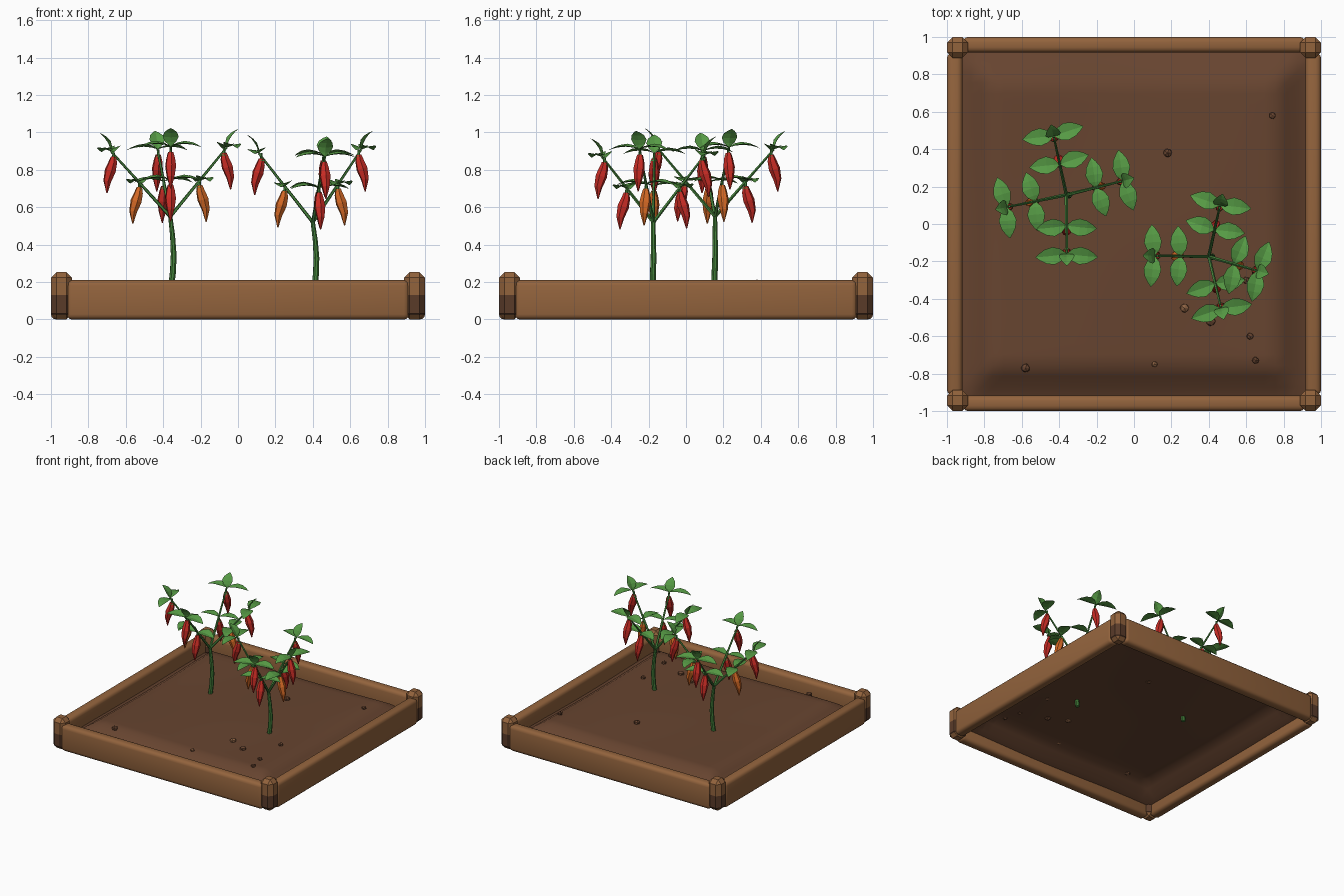
import bpy, bmesh, math, random
from mathutils import Vector

if "Cube" in bpy.data.objects:
    bpy.data.objects.remove(bpy.data.objects["Cube"])

random.seed(4)


def material(name, rgb):
    m = bpy.data.materials.new(name)
    m.diffuse_color = (*rgb, 1)
    m.use_nodes = True
    m.node_tree.nodes["Principled BSDF"].inputs["Base Color"].default_value = m.diffuse_color
    return m


WOOD = material("wood", (0.29, 0.125, 0.046))
DIRTY = material("dirty_wood", (0.10, 0.043, 0.022))
SOIL = material("soil", (0.135, 0.058, 0.029))
STONE = material("light_pebble", (0.26, 0.12, 0.055))
STEM = material("stem_green", (0.06, 0.23, 0.045))
LEAF = material("leaf_green", (0.095, 0.33, 0.06))
RED = material("chili_red", (0.58, 0.025, 0.018))
ORANGE = material("chili_orange", (0.66, 0.14, 0.018))


def finish(bm, name, mats, smooth=None):
    me = bpy.data.meshes.new(name)
    bm.to_mesh(me)
    bm.free()
    ob = bpy.data.objects.new(name, me)
    bpy.context.collection.objects.link(ob)
    for m in mats:
        me.materials.append(m)
    if smooth:
        bpy.ops.object.select_all(action='DESELECT')
        ob.select_set(True)
        bpy.context.view_layer.objects.active = ob
        bpy.ops.object.shade_smooth_by_angle(angle=math.radians(smooth))
    return ob


def rounded_box(center, size, bevel, segments):
    bm = bmesh.new()
    bmesh.ops.create_cube(bm, size=1)
    for v in bm.verts:
        v.co = Vector(c + a * s for c, a, s in zip(center, v.co, size))
    bmesh.ops.bevel(bm, geom=bm.edges[:], offset=bevel, segments=segments,
                    profile=0.5, affect='EDGES')
    return bm


def tube(bm, pts, radii, n=6, mat=0):
    """Skin rings of n sides along a path."""
    pts = [Vector(p) for p in pts]
    rings = []
    for i, (p, r) in enumerate(zip(pts, radii)):
        d = (pts[min(i + 1, len(pts) - 1)] - pts[max(i - 1, 0)]).normalized()
        u = d.cross(Vector((0.31, 0.95, 0.05))).normalized()
        w = d.cross(u)
        rings.append([bm.verts.new(p + r * (u * math.cos(a) + w * math.sin(a)))
                      for a in (2 * math.pi * k / n for k in range(n))])
    faces = [bm.faces.new((a[k], a[(k + 1) % n], b[(k + 1) % n], b[k]))
             for a, b in zip(rings, rings[1:]) for k in range(n)]
    faces += [bm.faces.new(rings[0][::-1]), bm.faces.new(rings[-1])]
    for f in faces:
        f.material_index = mat


def leaf(bm, base, direction, up, length, width):
    """Pointed leaf folded along its midrib, drooping to the tip."""
    d = direction.normalized()
    s = d.cross(up).normalized()
    n = s.cross(d)
    rows = []
    for t, w in ((0, 0.05), (0.2, 0.7), (0.45, 1), (0.7, 0.8), (0.88, 0.4), (1, 0.03)):
        mid = base + d * length * t + n * length * (0.25 * t - 0.4 * t * t)
        edge = n * width * 0.12 * w
        rows.append([bm.verts.new(mid + s * w * width / 2 + edge), bm.verts.new(mid),
                     bm.verts.new(mid - s * w * width / 2 + edge)])
    for a, b in zip(rows, rows[1:]):
        for k in (0, 1):
            bm.faces.new((a[k], b[k], b[k + 1], a[k + 1]))


def chili(bm, stalks, top, out, mat):
    """Bent pepper with a green stalk and cap."""
    down = Vector((0, 0, -1))
    spine = ((0, 0.0, 0.015), (0.03, 0.004, 0.024), (0.075, 0.018, 0.031),
             (0.13, 0.034, 0.022), (0.195, 0.036, 0.003))
    start = top + down * 0.03
    tube(bm, [start + down * z + out * o for z, o, r in spine],
         [r for z, o, r in spine], 6, mat)
    tube(stalks, [top, start, start + down * 0.012], [0.006, 0.008, 0.02], 6)


def plant(name, base, joint, tips):
    stems, leaves, fruit = bmesh.new(), bmesh.new(), bmesh.new()
    base, joint = Vector(base), Vector(joint)
    middle = (base + joint) / 2 + Vector((0.017, 0.004, 0))
    tube(stems, [base, base.lerp(middle, 0.55) + Vector((0.004, 0, 0)), middle,
                 middle.lerp(joint, 0.5) + Vector((0.003, 0, 0)), joint],
         [0.017, 0.017, 0.016, 0.014, 0.012], 8)
    up = Vector((0, 0, 1))
    for tip in tips:
        tip = Vector(tip)
        out = Vector((tip.x - joint.x, tip.y - joint.y, 0)).normalized()
        side = out.cross(up)
        half = joint.lerp(tip, 0.52)
        tube(stems, [joint, half, tip], [0.010, 0.008, 0.006], 5)
        # leaf pairs halfway and at the tip, plus one upright end leaf
        for p, size in ((half, 0.16), (tip, 0.165)):
            for sg in (1, -1):
                leaf(leaves, p, side * sg + out * 0.12 + up * 0.12,
                     up + out * 0.1, size, 0.095)
        leaf(leaves, tip, out * 0.45 + up, up - out, 0.115, 0.085)
        # one pepper under each leaf pair
        chili(fruit, stems, half + up * 0.005, out, int(abs(out.x) > 0.8))
        chili(fruit, stems, tip - out * 0.015, out, 0)
    finish(stems, name + "_stems", [STEM])
    finish(leaves, name + "_leaves", [LEAF])
    finish(fruit, name + "_peppers", [RED, ORANGE])


# Frame boards
for name, sx, sy in (("front_board", 0, -1), ("back_board", 0, 1),
                     ("left_board", -1, 0), ("right_board", 1, 0)):
    size = (1.83, 0.083, 0.21) if sy else (0.083, 1.83, 0.21)
    finish(rounded_box((sx * 0.9585, sy * 0.9585, 0.105), size, 0.028, 3),
           name, [WOOD], 40)

# Chamfered corner posts with soil-stained lower halves on the outer faces
for name, sx, sy in (("front_left_post", -1, -1), ("front_right_post", 1, -1),
                     ("back_left_post", -1, 1), ("back_right_post", 1, 1)):
    bm = rounded_box((sx * 0.944, sy * 0.944, 0.1275), (0.112, 0.112, 0.253), 0.03, 1)
    for h in (0.025, 0.13):
        bmesh.ops.bisect_plane(bm, geom=bm.verts[:] + bm.edges[:] + bm.faces[:],
                               plane_co=(0, 0, h), plane_no=(0.15 * sx, 0.15 * sy, 1)
                               if h < 0 else (0, 0, 1))
    for f in bm.faces:
        f.material_index = int(0.025 < f.calc_center_median().z < 0.13)
    finish(bm, name, [WOOD, DIRTY])


# Soil sheet that sinks toward the boards
def soil_height(x, y):
    t = min(max((max(abs(x), abs(y)) - 0.74) / 0.19, 0), 1)
    wave = 0.006 * math.sin(4 * x + 1) * math.cos(3.5 * y)
    return 0.186 + wave - 0.105 * t * t * (3 - 2 * t)


bm = bmesh.new()
bmesh.ops.create_grid(bm, x_segments=32, y_segments=32, size=0.93)
for v in bm.verts:
    v.co.z = soil_height(v.co.x, v.co.y)
finish(bm, "soil", [SOIL], 60)

# Pebbles
bm = bmesh.new()
for x, y, r, light in ((0.74, 0.58, 0.02, 0), (0.18, 0.38, 0.026, 0), (0.27, -0.45, 0.027, 1),
                       (0.41, -0.52, 0.028, 0), (0.62, -0.6, 0.021, 0), (0.65, -0.73, 0.021, 0),
                       (0.11, -0.75, 0.017, 1), (-0.58, -0.77, 0.026, 0), (0.6, -0.3, 0.022, 0)):
    made = bmesh.ops.create_icosphere(bm, subdivisions=1, radius=r)["verts"]
    for v in made:
        v.co *= random.uniform(0.9, 1.05)
        v.co.z *= 0.8
        v.co += Vector((x, y, soil_height(x, y) + 0.005))
        for f in v.link_faces:
            f.material_index = light
finish(bm, "pebbles", [SOIL, STONE])

# Pepper plants
plant("left_plant", (-0.36, 0.15, 0.15), (-0.362, 0.155, 0.55),
      [(-0.43, 0.47, 0.91), (-0.68, 0.09, 0.9), (-0.36, -0.16, 0.925), (-0.06, 0.23, 0.92)])
plant("right_plant", (0.405, -0.18, 0.14), (0.40, -0.175, 0.52),
      [(0.46, 0.10, 0.88), (0.11, -0.17, 0.89), (0.66, -0.25, 0.91), (0.465, -0.45, 0.87)])
